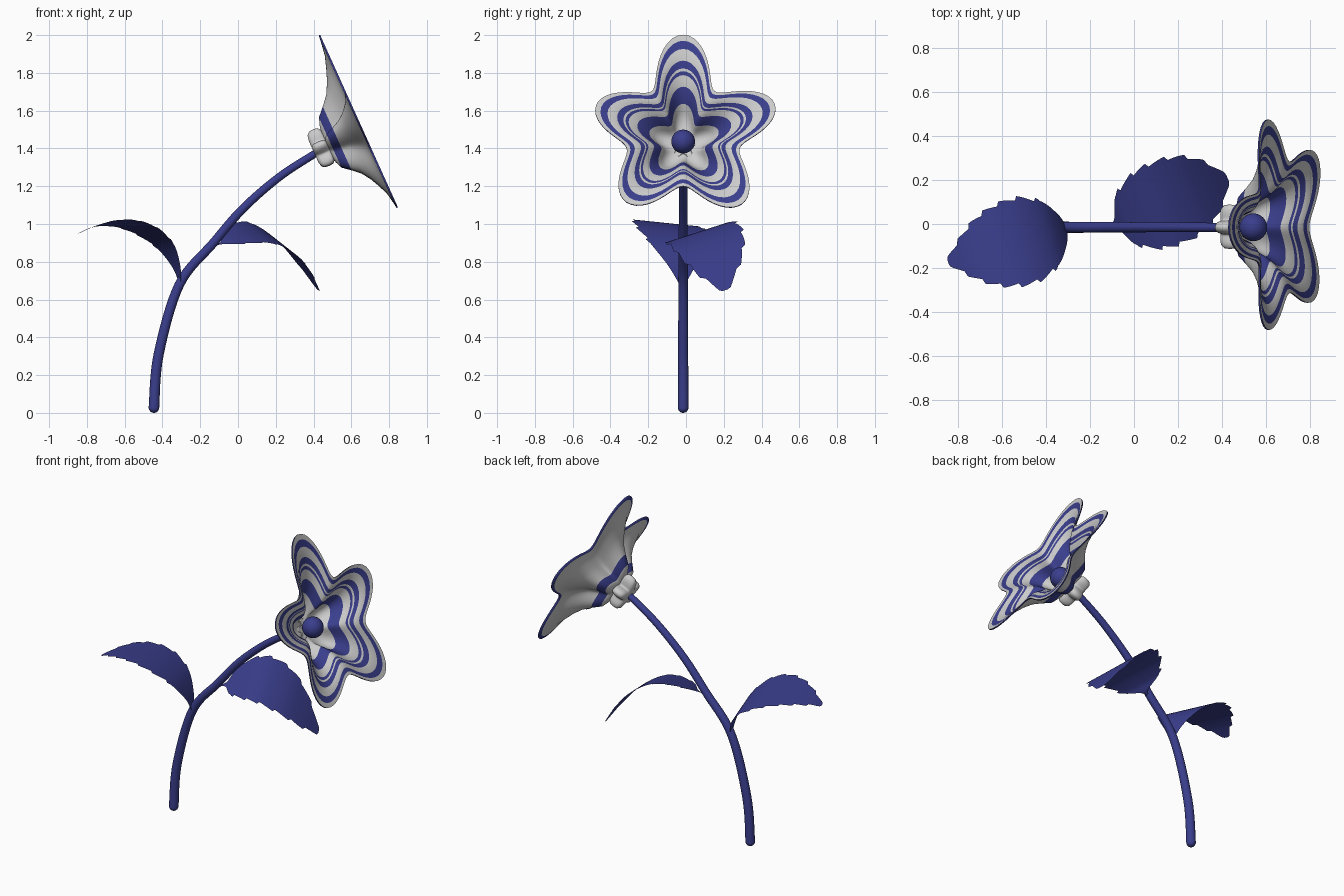
import bpy, math
from mathutils import Vector

if "Cube" in bpy.data.objects:
    bpy.data.objects.remove(bpy.data.objects["Cube"])

blue = bpy.data.materials.new("blue")
blue.diffuse_color = (0.042, 0.048, 0.262, 1)
blue.use_nodes = True
blue.node_tree.nodes["Principled BSDF"].inputs["Base Color"].default_value = blue.diffuse_color
grey = bpy.data.materials.new("grey")
grey.diffuse_color = (0.8, 0.8, 0.8, 1)
grey.use_nodes = True
grey.node_tree.nodes["Principled BSDF"].inputs["Base Color"].default_value = grey.diffuse_color

CY = -0.015
AXIS, UP = Vector((0.911, 0, 0.411)), Vector((-0.411, 0, 0.911))
CENTRE = Vector((0.66, CY, 1.49))


def make(name, verts, faces, mats, idx=None):
    me = bpy.data.meshes.new(name)
    me.from_pydata([tuple(v) for v in verts], [], faces)
    for m in mats:
        me.materials.append(m)
    if idx:
        me.polygons.foreach_set("material_index", idx)
    me.polygons.foreach_set("use_smooth", [True] * len(me.polygons))
    me.update()
    ob = bpy.data.objects.new(name, me)
    bpy.context.collection.objects.link(ob)
    return ob


def spline(knots, t):
    """Catmull-Rom through tuples, t in 0..1."""
    n = len(knots) - 1
    i = min(int(t * n), n - 1)
    f = t * n - i
    p0, p1, p2, p3 = (knots[max(0, min(n, i + k))] for k in (-1, 0, 1, 2))
    return [0.5 * (2*b + (c - a)*f + (2*a - 5*b + 4*c - d)*f*f + (3*b - a - 3*c + d)*f**3)
            for a, b, c, d in zip(p0, p1, p2, p3)]


# Five-lobed outline: radius at every 36 degrees, starting from the top lobe
STAR = [0.56, 0.285, 0.51, 0.315, 0.525, 0.32, 0.51, 0.315, 0.485, 0.285]


def star(k, n):
    x = k / n * 10
    i, f = int(x), x - int(x)
    g = (1 - math.cos(math.pi * f)) / 2
    return STAR[i] * (1 - g) + STAR[(i + 1) % 10] * g


def star_loft(name, profile, mats, idx, flip=False, n=120):
    """Loft star rings; profile holds (scale, offset along the flower axis)."""
    verts, faces, mi = [], [], []
    for u, t in profile:
        for k in range(n):
            a, r = 2 * math.pi * k / n, star(k, n) * u
            verts.append(CENTRE + AXIS * t + UP * r * math.cos(a)
                         + Vector((0, r * math.sin(a), 0)))
    for j in range(len(profile) - 1):
        for k in range(n):
            q = [j*n + k, j*n + (k+1) % n, (j+1)*n + (k+1) % n, (j+1)*n + k]
            faces.append(q[::-1] if flip else q)
            mi.append(idx[j] if idx else 0)
    return make(name, verts, faces, mats, mi)


# Petal cup: depth by scale, striped front skin and plain back skin
DEPTH = [(0, -.205), (.12, -.2), (.2, -.195), (.29, -.178), (.36, -.14), (.46, -.092),
         (.57, -.06), (.69, -.035), (.8, -.015), (.93, -.004), (1, 0)]


def depth(u):
    for (a, ta), (b, tb) in zip(DEPTH, DEPTH[1:]):
        if u <= b:
            return ta + (tb - ta) * (u - a) / (b - a)
    return 0


front_u = [1, .94, .86, .8, .75, .68, .655, .62, .57, .52, .45, .385, .33, .29, .2, .12, .01]
stripes = [0, 1, 0, 0, 1, 0, 1, 0, 0, 1, 1, 0, 0, 0, 0, 0]
star_loft("petals_front", [(u, depth(u) + .005) for u in front_u], [grey, blue], stripes, True)
back_u = [1, .955, .87, .8, .69, .57, .46, .37, .29, .2, .12]
bands = [1, 0, 0, 0, 0, 0, 0, 1, 0, 0]
star_loft("petals_back", [(1, .005)] + [(u, depth(u) - .003) for u in back_u],
          [grey, blue], [1] + bands)

# Lobed calyx behind the petals
star_loft("calyx", [(.12, -.192), (.18, -.2), (.205, -.212), (.212, -.235), (.205, -.26),
                    (.18, -.275), (.12, -.281), (.005, -.281)], [grey], None)

# Round flower centre
bpy.ops.mesh.primitive_uv_sphere_add(segments=32, ring_count=16, radius=0.063,
                                     location=CENTRE + AXIS * -0.13)
ball = bpy.context.object
ball.name = "flower_centre"
ball.data.materials.append(blue)
bpy.ops.object.shade_smooth()

# Curved, tapering stem with a rounded foot
path = [(-.445, .028), (-.42, .31), (-.31, .68), (-.13, .90), (.025, 1.08), (.22, 1.25), (.42, 1.38)]
rings, seg = 48, 20
verts, faces = [], []
for i in range(rings + 1):
    t = i / rings
    x, z = spline(path, t)
    x0, z0 = spline(path, max(0, t - .01))
    x1, z1 = spline(path, min(1, t + .01))
    d = Vector((x1 - x0, 0, z1 - z0)).normalized()
    side = Vector((d.z, 0, -d.x))
    r = .028 - .008 * t
    for k in range(seg):
        a = 2 * math.pi * k / seg
        verts.append(Vector((x, CY, z)) + side * r * math.cos(a) + Vector((0, r * math.sin(a), 0)))
for i in range(rings):
    for k in range(seg):
        faces.append([i*seg + k, i*seg + (k+1) % seg, (i+1)*seg + (k+1) % seg, (i+1)*seg + k])
make("stem", verts, faces, [blue])
bpy.ops.mesh.primitive_uv_sphere_add(segments=20, ring_count=12, radius=.028, location=(-.445, CY, .028))
foot = bpy.context.object
foot.name = "stem_foot"
foot.data.materials.append(blue)
bpy.ops.object.shade_smooth()


# Arched leaves with saw-toothed edges; knots are (distance, height, half width)
def leaf(name, base, direction, knots, roll, teeth=9, n=72, cols=8):
    d = Vector((direction[0], direction[1], 0)).normalized()
    across = Vector((-d.y, d.x, 0))
    verts, faces = [], []
    for i in range(n + 1):
        t = i / n
        s, z, w = spline(knots, t)
        w = max(w, .006)
        if t > .3:
            w += .022 * ((t * teeth) % 1 - .5) * min(1, w / .04)
        for c in range(cols + 1):
            v = w * (2 * c / cols - 1)
            p = Vector((base[0], base[1], 0)) + d * s + across * v
            p.z = z + roll * v
            verts.append(p)
    m = cols + 1
    for i in range(n):
        for c in range(cols):
            faces.append([i*m + c, (i+1)*m + c, (i+1)*m + c + 1, i*m + c + 1])
    return make(name, verts, faces, [blue])


leaf("left_leaf", (-.305, -.02), (-.96, -.27),
     [(0, .67, .01), (.02, .77, .07), (.08, .88, .15), (.18, .96, .195), (.29, 1.0, .19),
      (.39, 1.005, .155), (.48, .985, .09), (.56, .95, .015)], .1)
leaf("right_leaf", (-.13, -.02), (.92, .38),
     [(0, .885, .008), (.05, .90, .02), (.1, .93, .12), (.2, .955, .18), (.3, .945, .195),
      (.42, .875, .18), (.52, .765, .12), (.6, .65, .02)], .3)
